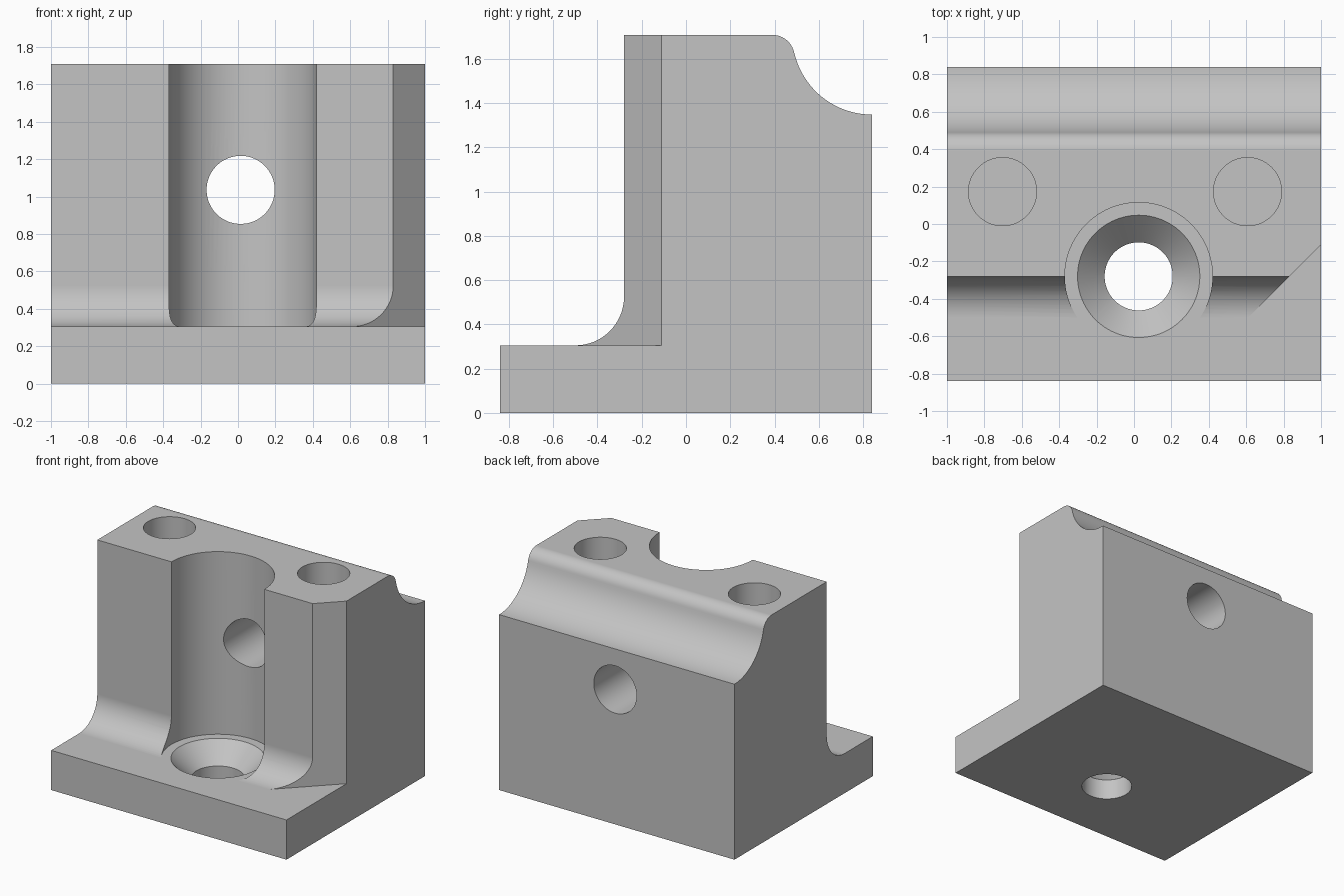
import bpy, bmesh, math
from mathutils import Matrix

if "Cube" in bpy.data.objects:
    bpy.data.objects.remove(bpy.data.objects["Cube"])

grey = bpy.data.materials.new("mid grey")
grey.diffuse_color = (0.55, 0.55, 0.55, 1)
grey.use_nodes = True
grey.node_tree.nodes["Principled BSDF"].inputs["Base Color"].default_value = grey.diffuse_color


def arc(cy, cz, r, a0, a1, n=16):
    """Points on a circular arc, angles in degrees."""
    return [(cy + r * math.cos(math.radians(a0 + (a1 - a0) * i / n)),
             cz + r * math.sin(math.radians(a0 + (a1 - a0) * i / n)))
            for i in range(n + 1)]


def finish(name, bm):
    bmesh.ops.recalc_face_normals(bm, faces=bm.faces)
    me = bpy.data.meshes.new(name)
    bm.to_mesh(me)
    bm.free()
    me.materials.append(grey)
    ob = bpy.data.objects.new(name, me)
    bpy.context.collection.objects.link(ob)
    return ob


def prism(name, points, offset):
    """Extrude a closed outline of 3D points along an offset vector."""
    bm = bmesh.new()
    face = bm.faces.new([bm.verts.new(p) for p in points])
    ext = bmesh.ops.extrude_face_region(bm, geom=[face], use_keep_orig=True)
    moved = [g for g in ext["geom"] if isinstance(g, bmesh.types.BMVert)]
    bmesh.ops.translate(bm, vec=offset, verts=moved)
    return finish(name, bm)


def lathe(name, profile, matrix, n=96):
    """Solid of revolution from (radius, height) pairs, with flat end caps."""
    bm = bmesh.new()
    rings = [[bm.verts.new((r * math.cos(math.tau * k / n), r * math.sin(math.tau * k / n), h))
              for k in range(n)] for r, h in profile]
    for a, b in zip(rings, rings[1:]):
        for k in range(n):
            j = (k + 1) % n
            bm.faces.new((a[k], a[j], b[j], b[k]))
    bm.faces.new(rings[0][::-1])
    bm.faces.new(rings[-1])
    bm.transform(matrix)
    return finish(name, bm)


def at(x, y, z):
    return Matrix.Translation((x, y, z))


TOP, BASE, R = 1.708, 0.305, 0.182

# Block: side profile with front fillet, rounded top edge and rear cove
dip = math.degrees(math.atan2(0.101, 0.45))
profile = [(-0.84, 0), (-0.84, BASE)]
profile += arc(-0.5, BASE + 0.22, 0.22, -90, 0)
profile += [(-0.28, TOP)]
profile += arc(0.39, TOP - 0.101, 0.101, 90, dip, 12)
profile += arc(0.84, TOP, 0.36, 180 + dip, 270, 20)[1:]
profile += [(0.84, 0)]
block = prism("mounting_block", [(-1, y, z) for y, z in profile], (2, 0, 0))

cutters = [
    # Angled corner, down to the base top
    prism("corner_cutter", [(1.2, 0.09, BASE), (0.41, -0.7, BASE), (1.2, -0.7, BASE)], (0, 0, 2)),
    # Round pocket with the countersunk screw hole in its floor
    lathe("pocket_cutter", [(R, -0.2), (R, 0.16), (0.327, BASE), (0.395, BASE), (0.395, 2)],
          at(0.025, -0.28, 0)),
    # Cross hole from the pocket to the back
    lathe("cross_hole_cutter", [(R, -0.2), (R, 1.2)],
          at(0.014, 0, 1.036) @ Matrix.Rotation(-math.pi / 2, 4, 'X')),
]
# Two blind holes in the top
for x in (-0.703, 0.607):
    cutters.append(lathe("top_hole_cutter", [(R, TOP - 0.8), (R, 2)], at(x, 0.173, 0)))

bpy.context.view_layer.objects.active = block
block.select_set(True)
for c in cutters:
    c.hide_render = True
    mod = block.modifiers.new("cut", 'BOOLEAN')
    mod.operation, mod.solver, mod.object = 'DIFFERENCE', 'EXACT', c
    bpy.ops.object.modifier_apply(modifier=mod.name)
    bpy.data.objects.remove(c)

bpy.ops.object.select_all(action='DESELECT')
block.select_set(True)
bpy.ops.object.shade_smooth_by_angle(angle=math.radians(20))
flat = block.modifiers.new("even normals", 'WEIGHTED_NORMAL')
flat.keep_sharp = True
